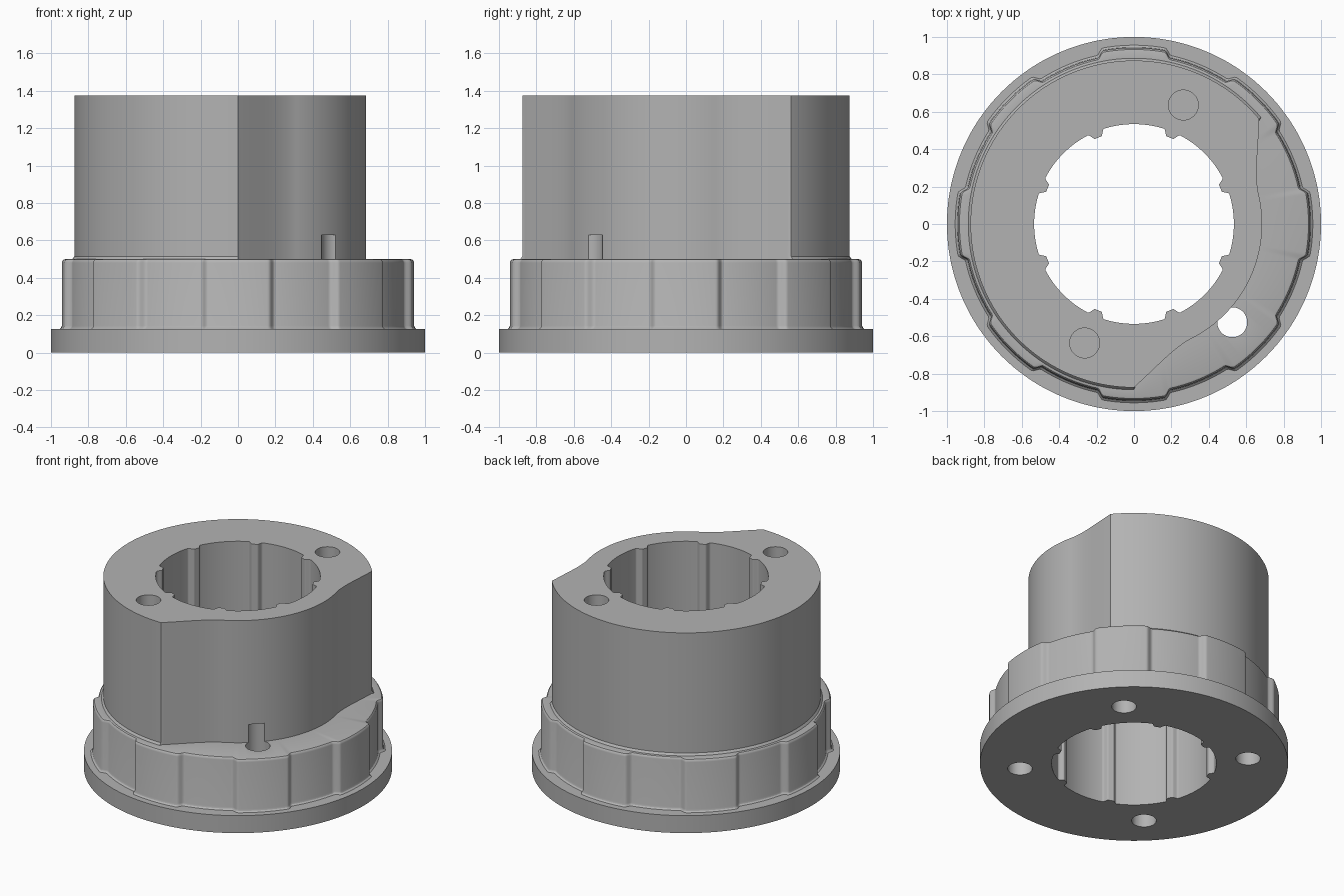
import bpy, bmesh
from math import cos, sin, radians, pi

cube = bpy.data.objects.get("Cube")
if cube:
    bpy.data.objects.remove(cube)

STEPS = 720  # half-degree slices around the axis
FLOOR, LEDGE, TOP = 0.13, 0.5, 1.375


def smoothstep(lo, hi, value):
    t = min(max((value - lo) / (hi - lo), 0), 1)
    return t * t * (3 - 2 * t)


def off_axis(deg, period):
    """Angular distance to the nearest multiple of the period."""
    return abs((deg + period / 2) % period - period / 2)


# Outlines as radius by angle
def bore(deg):
    rib = 1 - smoothstep(2, 5, off_axis(deg - 22.5, 45))
    return 0.534 - 0.034 * rib


def collar(deg):
    lug = 1 - smoothstep(10, 12.5, off_axis(deg, 45))
    return 0.908 + 0.034 * lug


def relief(deg):
    """Distance from the middle of the cut-away side."""
    return off_axis(deg + 25, 360)


def body(deg):
    d = relief(deg)
    if d >= 65:
        return 0.874
    return 0.685 + 0.189 * max((d - 38) / 27, 0) ** 1.95


def foot(deg):
    return body(deg) + (0.012 if relief(deg) >= 65 else 0)


# Cross-section walked from the bottom, up the outside, down the bore
section = [
    (lambda a: 1, 0),
    (lambda a: 1, FLOOR - 0.005),
    (lambda a: collar(a) + 0.014, FLOOR - 0.005),
    (lambda a: collar(a) + 0.004, FLOOR + 0.003),
    (lambda a: collar(a), FLOOR + 0.014),
    (lambda a: collar(a), LEDGE - 0.02),
    (lambda a: collar(a) - 0.003, LEDGE - 0.01),
    (lambda a: collar(a) - 0.009, LEDGE - 0.003),
    (lambda a: collar(a) - 0.019, LEDGE),
    (foot, LEDGE),
    (body, LEDGE + 0.015),
    (body, TOP),
    (bore, TOP),
    (bore, 0),
]

bm = bmesh.new()
rings = []
for radius, z in section:
    ring = []
    for i in range(STEPS):
        deg = i * 360 / STEPS
        r, a = radius(deg), radians(deg)
        ring.append(bm.verts.new((r * cos(a), r * sin(a), z)))
    rings.append(ring)
for j, low in enumerate(rings):
    high = rings[(j + 1) % len(rings)]
    for i in range(STEPS):
        k = (i + 1) % STEPS
        bm.faces.new((low[i], low[k], high[k], high[i]))
bmesh.ops.recalc_face_normals(bm, faces=bm.faces)
mesh = bpy.data.meshes.new("flanged_sleeve")
bm.to_mesh(mesh)
bm.free()
sleeve = bpy.data.objects.new("flanged_sleeve", mesh)
bpy.context.collection.objects.link(sleeve)

grey = bpy.data.materials.new("plain_grey")
grey.use_nodes = True
colour = (0.45, 0.45, 0.45, 1)
grey.diffuse_color = colour
grey.node_tree.nodes["Principled BSDF"].inputs["Base Color"].default_value = colour
mesh.materials.append(grey)


# Screw holes
def drill(name, x, y, z0, z1):
    bpy.ops.mesh.primitive_cylinder_add(
        vertices=48, radius=0.08, depth=z1 - z0, location=(x, y, (z0 + z1) / 2))
    cutter = bpy.context.object
    cutter.name = name
    cutter.data.materials.append(grey)
    cut = sleeve.modifiers.new(name, 'BOOLEAN')
    cut.operation, cut.solver, cut.object = 'DIFFERENCE', 'EXACT', cutter
    bpy.context.view_layer.objects.active = sleeve
    bpy.ops.object.modifier_apply(modifier=name)
    bpy.data.objects.remove(cutter)


for k in range(4):
    a = pi / 4 + k * pi / 2
    drill("bottom_hole", 0.743 * cos(a), 0.743 * sin(a), -0.1, 0.63)
for side in (1, -1):
    drill("top_hole", 0.264 * side, 0.636 * side, 0.9, TOP + 0.1)

bpy.ops.object.select_all(action='DESELECT')
sleeve.select_set(True)
bpy.context.view_layer.objects.active = sleeve
bpy.ops.object.shade_smooth_by_angle(angle=radians(30))
